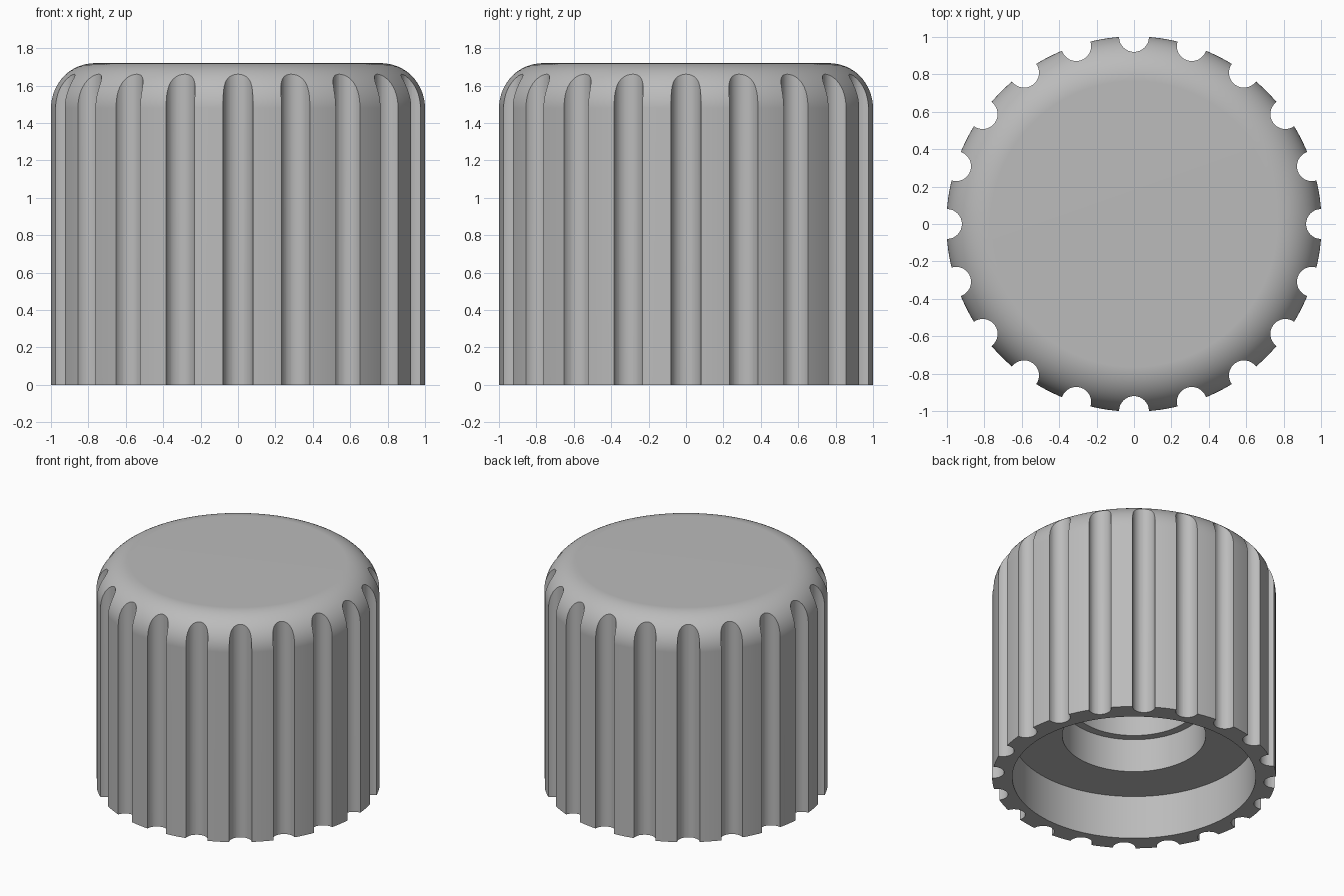
import bpy, bmesh
from math import sin, cos, pi, radians
from mathutils import Matrix, Vector

default = bpy.data.objects.get("Cube")
if default:
    bpy.data.objects.remove(default, do_unlink=True)

RADIUS, HEIGHT, FILLET = 1.003, 1.72, 0.24
FLUTES, FLUTE_RADIUS = 20, 0.08

grey = bpy.data.materials.new("mid grey plastic")
grey.use_nodes = True
colour = (0.5, 0.5, 0.5, 1)
grey.diffuse_color = colour
grey.node_tree.nodes["Principled BSDF"].inputs["Base Color"].default_value = colour


def make_object(name, bm):
    bmesh.ops.recalc_face_normals(bm, faces=bm.faces)
    mesh = bpy.data.meshes.new(name)
    bm.to_mesh(mesh)
    bm.free()
    obj = bpy.data.objects.new(name, mesh)
    obj.data.materials.append(grey)
    bpy.context.collection.objects.link(obj)
    return obj


def lathe(name, profile, steps=180):
    bm = bmesh.new()
    verts = [bm.verts.new((r, 0, z)) for r, z in profile]
    edges = [bm.edges.new(pair) for pair in zip(verts, verts[1:])]
    bmesh.ops.spin(bm, geom=verts + edges, cent=(0, 0, 0), axis=(0, 0, 1),
                   angle=2 * pi, steps=steps)
    bmesh.ops.remove_doubles(bm, verts=bm.verts, dist=1e-5)
    return make_object(name, bm)


# Knob body: stepped bore, shallow recess, straight side and rounded top edge
bore = [(0, 1.4), (0.447, 1.4), (0.447, 0.6), (0.507, 0.6), (0.507, 0.34)]
recess = [(0.86, 0.34), (0.86, 0)]
side = [(RADIUS, 0)]
rounded = [(RADIUS - FILLET + FILLET * cos(a), HEIGHT - FILLET + FILLET * sin(a))
           for a in (radians(90) * i / 16 for i in range(17))]
knob = lathe("fluted_knob", bore + recess + side + rounded + [(0, HEIGHT)])

# Vertical round cutters for the grip flutes
bm = bmesh.new()
for i in range(FLUTES):
    place = (Matrix.Rotation(2 * pi * i / FLUTES, 4, 'Z')
             @ Matrix.Translation(Vector((1, 0, HEIGHT / 2))))
    bmesh.ops.create_cone(bm, cap_ends=True, segments=32, radius1=FLUTE_RADIUS,
                          radius2=FLUTE_RADIUS, depth=HEIGHT + 0.4, matrix=place)
cutter = make_object("flute_cutter", bm)
cutter.hide_render = True

# Cut the flutes, then discard the cutter
cut = knob.modifiers.new("flutes", 'BOOLEAN')
cut.operation = 'DIFFERENCE'
cut.solver = 'EXACT'
cut.object = cutter
bpy.ops.object.select_all(action='DESELECT')
knob.select_set(True)
bpy.context.view_layer.objects.active = knob
bpy.ops.object.modifier_apply(modifier=cut.name)
bpy.data.objects.remove(cutter, do_unlink=True)

# Smooth curves with crisp flute edges and a flat top
bpy.ops.object.shade_smooth_by_angle(angle=radians(30))
weighted = knob.modifiers.new("even shading", 'WEIGHTED_NORMAL')
weighted.keep_sharp = True
